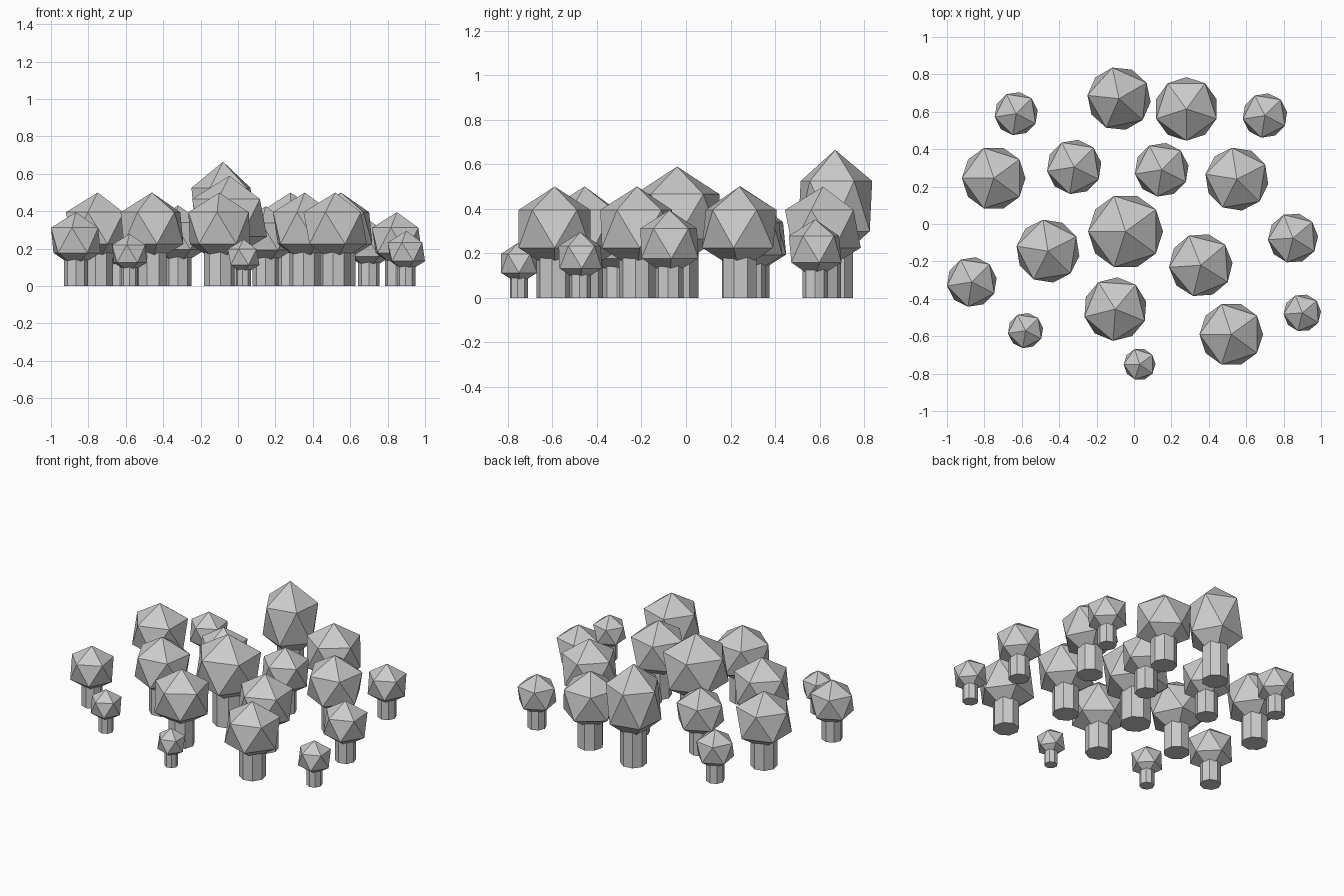
import bpy
from math import radians

cube = bpy.data.objects.get("Cube")
if cube:
    bpy.data.objects.remove(cube, do_unlink=True)

grey = bpy.data.materials.new("plain_grey")
grey.use_nodes = True
grey.diffuse_color = (0.6, 0.6, 0.6, 1)
grey.node_tree.nodes["Principled BSDF"].inputs["Base Color"].default_value = (0.6, 0.6, 0.6, 1)


def finish(name):
    obj = bpy.context.object
    obj.name = name
    obj.data.materials.append(grey)
    return obj


def tree(x, y, r, turn=0, stretch=1):
    """One tree: eight-sided trunk and a faceted crown, all sized from the crown radius."""
    height = 0.95 * r * stretch
    bpy.ops.mesh.primitive_cylinder_add(vertices=8, radius=0.43 * r, depth=height,
                                        location=(x, y, height / 2),
                                        rotation=(0, 0, radians(turn)))
    finish("tree_trunk")
    bpy.ops.mesh.primitive_ico_sphere_add(subdivisions=1, radius=r,
                                          location=(x, y, 1.63 * r * stretch),
                                          rotation=(0, 0, radians(turn)))
    finish("tree_crown").scale.z = stretch


# Grove: x, y, crown radius, turn in degrees, height stretch
grove = [
    (-0.08, 0.67, 0.19, 30, 1.33), (0.28, 0.615, 0.19, 54),
    (-0.63, 0.59, 0.13, 45), (0.70, 0.58, 0.134, 45),
    (-0.75, 0.245, 0.19, 36), (-0.32, 0.305, 0.164, 45),
    (0.148, 0.29, 0.162, 45), (0.55, 0.24, 0.19, 27),
    (-0.045, -0.04, 0.224, 36), (-0.46, -0.145, 0.19, 27),
    (0.357, -0.22, 0.19, 40), (0.85, -0.075, 0.15, 40),
    (-0.867, -0.31, 0.15, 45), (-0.10, -0.455, 0.19, 50),
    (-0.58, -0.57, 0.106, 45), (0.90, -0.475, 0.112, 40),
    (0.52, -0.59, 0.19, 36), (0.03, -0.75, 0.095, 36),
]
for spec in grove:
    tree(*spec)
